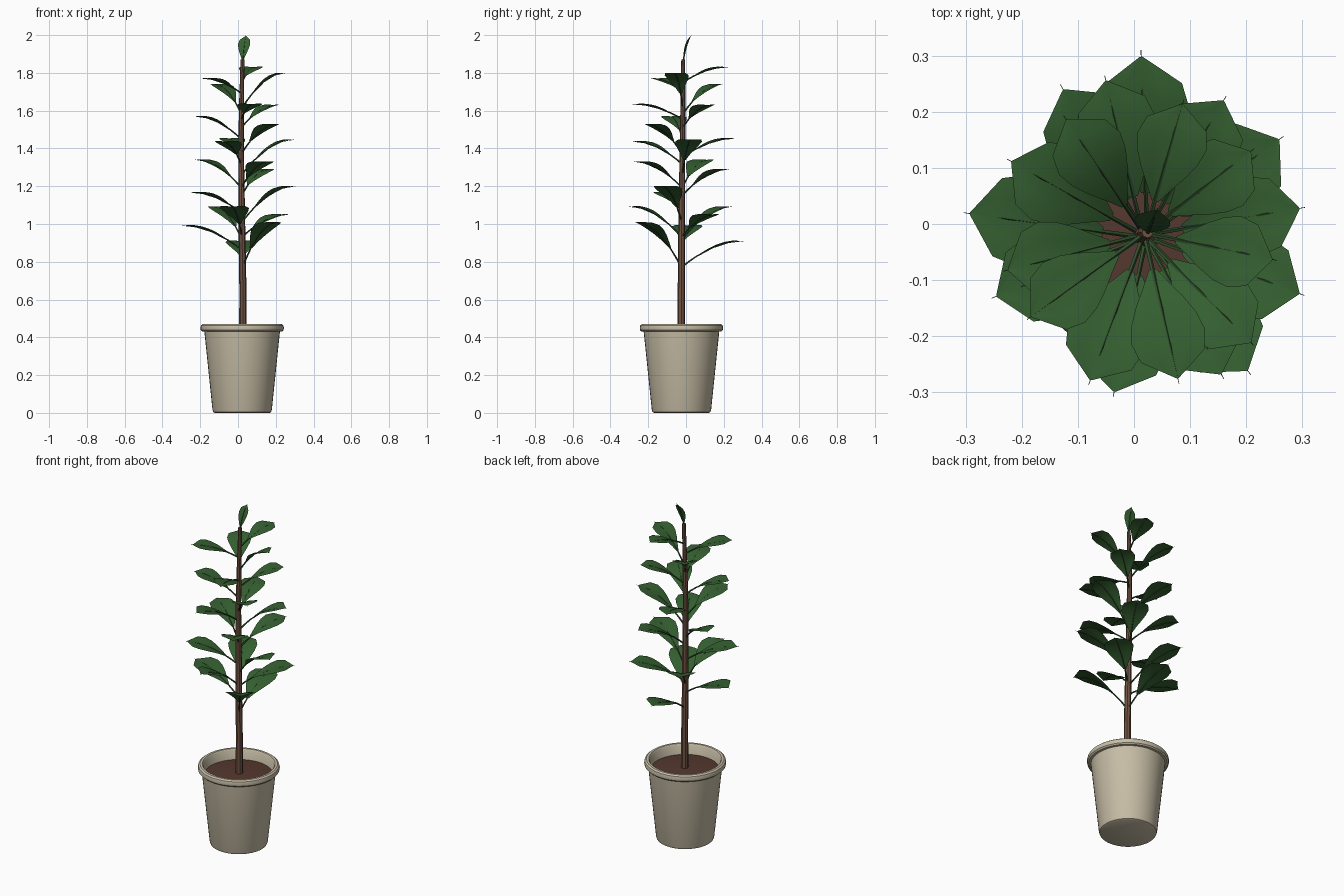
import bpy, bmesh, math
from mathutils import Vector

if "Cube" in bpy.data.objects:
    bpy.data.objects.remove(bpy.data.objects["Cube"])


def material(name, rgb):
    m = bpy.data.materials.new(name)
    m.diffuse_color = (*rgb, 1)
    m.use_nodes = True
    m.node_tree.nodes["Principled BSDF"].inputs["Base Color"].default_value = m.diffuse_color
    return m


POT = material("cream_ceramic", (0.57, 0.51, 0.38))
SOIL = material("soil_brown", (0.09, 0.04, 0.028))
BARK = material("bark_brown", (0.16, 0.085, 0.055))
LEAF = material("leaf_green", (0.035, 0.115, 0.03))
RIB = material("stem_green", (0.03, 0.08, 0.025))


def finish(name, bm, mats, angle=35):
    bmesh.ops.remove_doubles(bm, verts=bm.verts, dist=1e-5)
    me = bpy.data.meshes.new(name)
    bm.to_mesh(me)
    bm.free()
    ob = bpy.data.objects.new(name, me)
    bpy.context.collection.objects.link(ob)
    for m in mats:
        me.materials.append(m)
    bpy.ops.object.select_all(action='DESELECT')
    ob.select_set(True)
    bpy.context.view_layer.objects.active = ob
    bpy.ops.object.shade_smooth_by_angle(angle=math.radians(angle))
    return ob


def bridge(bm, rings, closed=True, mat=0):
    for a, b in zip(rings, rings[1:]):
        n = len(a)
        for i in range(n if closed else n - 1):
            j = (i + 1) % n
            bm.faces.new((a[i], a[j], b[j], b[i])).material_index = mat


def lathe(name, profile, mat, n=40):
    bm = bmesh.new()
    rings = [[bm.verts.new((CX + r * math.cos(i * math.tau / n),
                            CY + r * math.sin(i * math.tau / n), z))
              for i in range(n)] for r, z in profile]
    bridge(bm, rings)
    bm.faces.new(rings[0][::-1])
    bm.faces.new(rings[-1])
    return finish(name, bm, [mat])


def tube(bm, pts, radii, n, mat=0):
    rings = []
    for k, p in enumerate(pts):
        d = (pts[min(k + 1, len(pts) - 1)] - pts[max(k - 1, 0)]).normalized()
        ref = Vector((0, 1, 0)) if abs(d.z) > 0.9 else Vector((0, 0, 1))
        u = ref.cross(d).normalized()
        v = d.cross(u)
        rings.append([bm.verts.new(p + radii[k] * (u * math.cos(i * math.tau / n) + v * math.sin(i * math.tau / n)))
                      for i in range(n)])
    bridge(bm, rings, mat=mat)
    bm.faces.new(rings[0][::-1]).material_index = mat
    bm.faces.new(rings[-1]).material_index = mat


CX, CY = 0.022, -0.024

# Pot with rolled rim, and the soil inside it
lathe("pot", [(0.145, 0), (0.153, 0.004), (0.157, 0.015), (0.200, 0.43), (0.212, 0.431),
              (0.219, 0.438), (0.221, 0.45), (0.218, 0.463), (0.209, 0.47), (0.196, 0.47),
              (0.190, 0.462), (0.185, 0.40), (0.182, 0.39)], POT)
lathe("soil", [(0.180, 0.392), (0.186, 0.402), (0.184, 0.41), (0.09, 0.418)], SOIL)

# Trunk, slightly wavering and tapering
TRUNK = [Vector(p) for p in ((0.026, -0.025, 0.40), (0.026, -0.025, 0.65), (0.022, -0.024, 0.9),
                             (0.019, -0.021, 1.15), (0.016, -0.019, 1.4), (0.019, -0.016, 1.65),
                             (0.024, -0.015, 1.87))]


def trunk_at(z):
    for a, b in zip(TRUNK, TRUNK[1:]):
        if z <= b.z:
            return a.lerp(b, (z - a.z) / (b.z - a.z))
    return TRUNK[-1]


bm = bmesh.new()
tube(bm, TRUNK, [0.020, 0.019, 0.018, 0.0165, 0.015, 0.013, 0.010], 8)
finish("trunk", bm, [BARK])

# Leaf outline: position along the blade, share of half width
OUTLINE = [(0, 0.10), (0.14, 0.34), (0.3, 0.64), (0.46, 0.88), (0.62, 1.0), (0.8, 0.86), (1, 0.03)]


def leaf(name, p0, p1, p2, side, width, start=0.24):
    bez = lambda u: p0 * (1 - u) ** 2 + p1 * 2 * u * (1 - u) + p2 * u * u
    bm = bmesh.new()
    rows = []
    for t, w in OUTLINE:
        u = start + (0.965 - start) * t
        d = (bez(u + 0.02) - bez(u - 0.02)).normalized()
        up = d.cross(side).normalized()
        if up.z < 0:
            up = -up
        h = width / 2 * w
        rows.append([bm.verts.new(bez(u) + side * h * s + up * lift * h)
                     for s, lift in ((-1, 0.10), (-0.5, 0.10), (0, 0), (0.5, 0.10), (1, 0.10))])
    bridge(bm, rows, closed=False)
    # petiole running on as midrib to a fine spike at the tip
    us = [0, 0.12, 0.24, 0.5, 0.75, 1]
    tube(bm, [bez(u) for u in us], [0.005, 0.0045, 0.004, 0.003, 0.002, 0.0006], 5, 1)
    finish(name, bm, [LEAF, RIB], 40)


# Each leaf: compass angle, reach, tip height, rise from the trunk
LEAVES = [(92, .33, .91, .14), (173, .33, .992, .13), (-53.5, .31, 1.01, .24), (36, .30, 1.05, .12),
          (120, .31, 1.093, .18), (-102, .295, 1.093, .16), (202, .30, 1.167, .11),
          (-21, .30, 1.20, .19), (60.5, .285, 1.29, .14), (-62, .29, 1.33, .14),
          (151.5, .285, 1.34, .15), (-111.5, .287, 1.437, .12), (10, .285, 1.448, .19),
          (105, .295, 1.453, .10), (-46, .275, 1.53, .16), (194, .265, 1.57, .12),
          (39, .245, 1.63, .12), (-78, .27, 1.634, .08), (125, .26, 1.74, .16),
          (215, .262, 1.77, .08), (-11, .235, 1.80, .19), (75, .25, 1.83, .08)]

for i, (ang, reach, tip, rise) in enumerate(LEAVES):
    a = math.radians(ang)
    out = Vector((math.cos(a), math.sin(a), 0))
    base = trunk_at(tip - rise)
    end = Vector((0.024, -0.02, tip)) + out * reach
    mid = base.lerp(end, 0.5)
    mid.z = tip
    leaf(f"leaf_{i + 1:02d}", base, mid, end, Vector((-out.y, out.x, 0)), 0.165 - 0.0018 * i)

# Young upright leaf at the crown
leaf("crown_leaf", Vector((0.024, -0.016, 1.85)), Vector((0.028, -0.006, 1.94)),
     Vector((0.042, 0.028, 2.0)), Vector((1, -0.2, 0)).normalized(), 0.065, 0.08)
